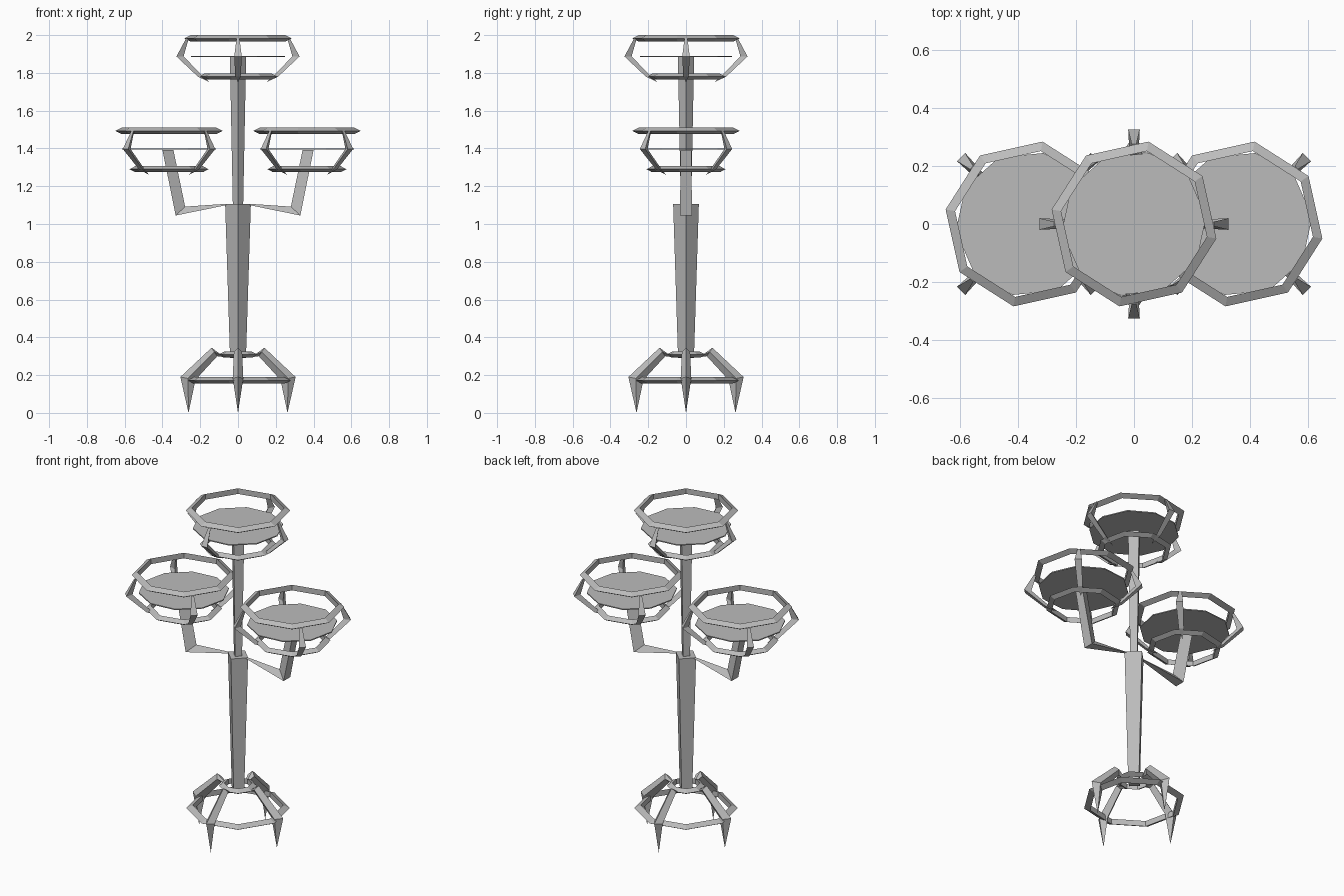
import bpy, bmesh
from math import sin, cos, pi, radians
from mathutils import Vector, Matrix

cube = bpy.data.objects.get("Cube")
if cube:
    bpy.data.objects.remove(cube, do_unlink=True)

iron = bpy.data.materials.new("grey iron")
iron.use_nodes = True
iron.diffuse_color = (0.5, 0.5, 0.5, 1)
iron.node_tree.nodes["Principled BSDF"].inputs["Base Color"].default_value = (0.5, 0.5, 0.5, 1)


def loft(name, sections, location=(0, 0, 0), turn=0, closed=False):
    """Skin matching cross-sections into one flat-shaded object."""
    bm = bmesh.new()
    rows = [[bm.verts.new(p) for p in s] for s in sections]
    n = len(rows[0])
    for i in range(len(rows) if closed else len(rows) - 1):
        a, b = rows[i], rows[(i + 1) % len(rows)]
        for j in range(n):
            k = (j + 1) % n
            bm.faces.new((a[j], a[k], b[k], b[j]))
    if not closed:
        bm.faces.new(rows[0][::-1])
        bm.faces.new(rows[-1])
    bmesh.ops.remove_doubles(bm, verts=bm.verts[:], dist=0.0005)
    bmesh.ops.recalc_face_normals(bm, faces=bm.faces[:])
    bm.transform(Matrix.Translation(Vector(location)) @ Matrix.Rotation(turn, 4, "Z"))
    mesh = bpy.data.meshes.new(name)
    bm.to_mesh(mesh)
    bm.free()
    mesh.materials.append(iron)
    obj = bpy.data.objects.new(name, mesh)
    bpy.context.collection.objects.link(obj)
    return obj


def polygon(radius, z, sides, phase=0.0):
    return [(radius * cos(phase + 2 * pi * i / sides),
             radius * sin(phase + 2 * pi * i / sides), z) for i in range(sides)]


def ring(name, radius, depth, height, location, phase=radians(-10)):
    """Octagonal hoop with a triangular section, sharp edge outward."""
    outer = polygon(radius, 0, 8, phase)
    top = polygon(radius - depth, height, 8, phase)
    low = polygon(radius - depth, -height, 8, phase)
    loft(name, list(zip(outer, top, low)), location, closed=True)


def blade(name, stations, location=(0, 0, 0), turn=0, ridged=False):
    """Bent bar from (inner r, inner z, outer r, outer z, half width) stations."""
    sections = []
    for ri, zi, ro, zo, w in stations:
        if ridged:
            rm, zm = (ri + ro) / 2, (zi + zo) / 2
            sections.append([(ri, 0, zi), (rm, w, zm), (ro, 0, zo), (rm, -w, zm)])
        else:
            sections.append([(ri, 0, zi), (ro, w, zo), (ro, -w, zo)])
    loft(name, sections, location, turn, False)


# Post: two diamond-section shafts
loft("lower_post", [polygon(0.042, 0.29, 4), polygon(0.068, 1.105, 4)])
loft("upper_post", [polygon(0.027, 1.08, 4), polygon(0.043, 1.885, 4)])

# Base: hoops and four clawed legs
ring("base_ring", 0.285, 0.035, 0.017, (0, 0, 0.172))
ring("collar_ring", 0.105, 0.03, 0.016, (0, 0, 0.308))
leg = [(0.07, 0.295, 0.08, 0.30, 0.006),
       (0.11, 0.30, 0.14, 0.345, 0.022),
       (0.225, 0.175, 0.305, 0.19, 0.028),
       (0.262, 0.0, 0.262, 0.0, 0)]
for i in range(4):
    blade(f"leg_{i + 1}", leg, turn=i * pi / 2, ridged=True)

# Side arms: elbowed bars carrying the outer baskets
arm = [(0.06, 1.107, 0.06, 1.10, 0.008),
       (0.28, 1.092, 0.33, 1.045, 0.032),
       (0.342, 1.392, 0.40, 1.392, 0.028)]
for side, turn in (("left", 0), ("right", pi)):
    blade(f"{side}_arm", arm, turn=turn)

# Baskets: plate, two hoops and four bent brackets
bracket = [(0.15, -0.137, 0.15, -0.137, 0),
           (0.195, -0.095, 0.212, -0.107, 0.014),
           (0.288, 0.0, 0.326, 0.0, 0.02),
           (0.262, 0.092, 0.275, 0.095, 0.008)]
for name, x, z, start in (("top", 0, 1.887, 0),
                          ("left", 0.365, 1.397, pi / 4),
                          ("right", -0.365, 1.397, pi / 4)):
    loft(f"{name}_plate", [polygon(0.25, -0.003, 10, 0.1), polygon(0.25, 0.003, 10, 0.1)],
         (x, 0, z))
    ring(f"{name}_rim", 0.288, 0.033, 0.017, (x, 0, z + 0.096))
    ring(f"{name}_lower_ring", 0.212, 0.03, 0.016, (x, 0, z - 0.107))
    for i in range(4):
        blade(f"{name}_bracket_{i + 1}", bracket, (x, 0, z), start + i * pi / 2)
